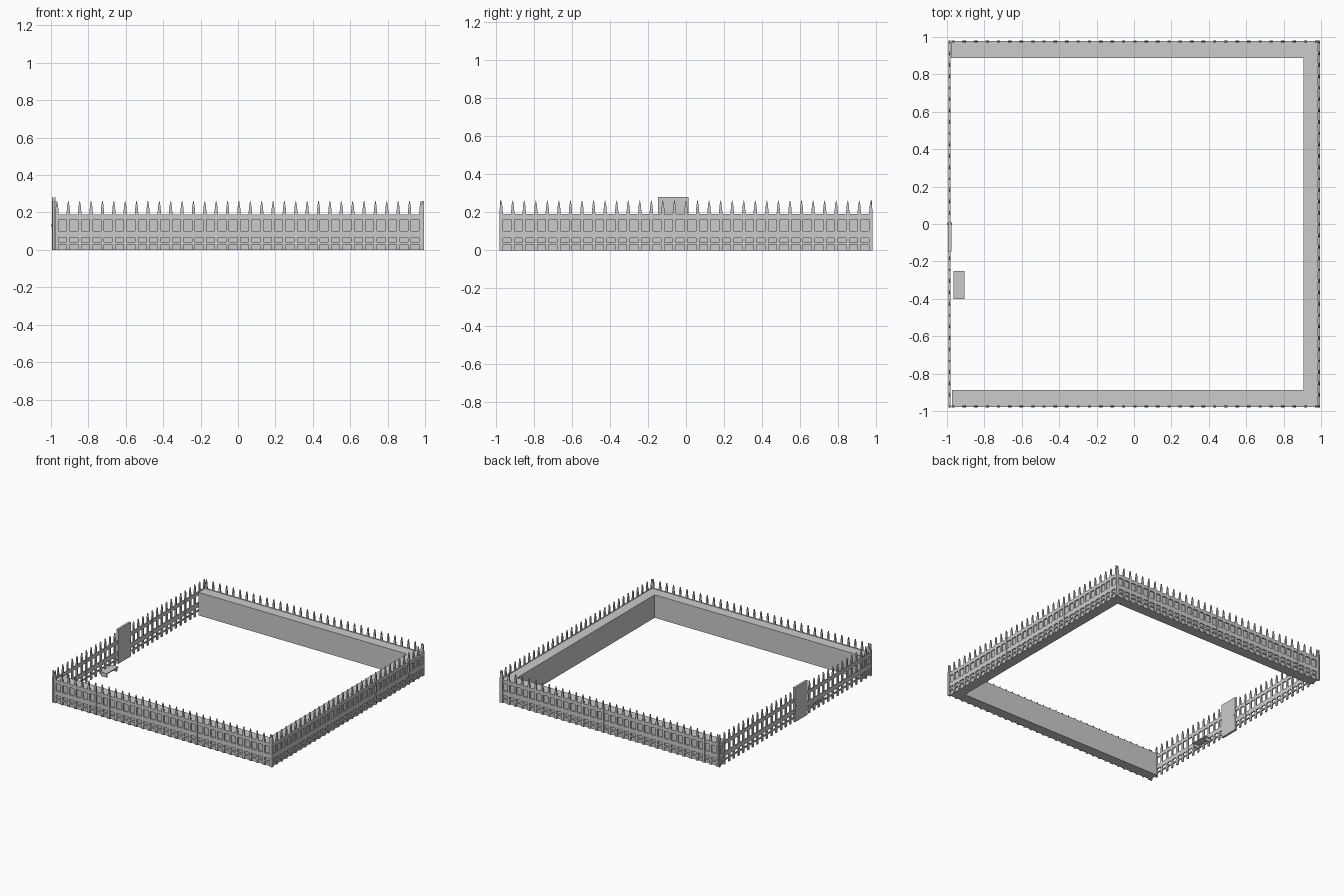
import bpy, bmesh
from mathutils import Matrix, Vector
from math import radians

if "Cube" in bpy.data.objects:
    bpy.data.objects.remove(bpy.data.objects["Cube"], do_unlink=True)

grey = bpy.data.materials.new("plain grey")
grey.use_nodes = True
colour = (0.6, 0.6, 0.6, 1)
grey.diffuse_color = colour
grey.node_tree.nodes["Principled BSDF"].inputs["Base Color"].default_value = colour


def add_box(bm, low, high):
    low, high = Vector(low), Vector(high)
    size = Matrix.Diagonal((high - low).to_4d())
    size[3][3] = 1
    bmesh.ops.create_cube(bm, size=1, matrix=Matrix.Translation((low + high) / 2) @ size)


def finish(name, bm):
    bmesh.ops.recalc_face_normals(bm, faces=bm.faces)
    mesh = bpy.data.meshes.new(name)
    bm.to_mesh(mesh)
    bm.free()
    mesh.materials.append(grey)
    obj = bpy.data.objects.new(name, mesh)
    bpy.context.scene.collection.objects.link(obj)
    return obj


def box_object(name, *boxes):
    bm = bmesh.new()
    for low, high in boxes:
        add_box(bm, low, high)
    return finish(name, bm)


# Picket fence: pointed boards joined by three rails, running along x
PICKETS = 33
HALF = 0.973
THICK = 0.005
RAILS = [(0.03, 0.042), (0.065, 0.102), (0.162, 0.19)]
OUTLINE = [(-0.009, 0), (0.009, 0), (0.009, 0.2), (0.006, 0.235),
           (0.001, 0.262), (-0.001, 0.262), (-0.006, 0.235), (-0.009, 0.2)]


def fence(name, location, turn):
    bm = bmesh.new()
    for i in range(PICKETS):
        x = -HALF + 2 * HALF * i / (PICKETS - 1)
        face = bm.faces.new([bm.verts.new((x + px, -THICK, pz)) for px, pz in OUTLINE])
        out = bmesh.ops.extrude_face_region(bm, geom=[face])
        moved = [v for v in out["geom"] if isinstance(v, bmesh.types.BMVert)]
        bmesh.ops.translate(bm, verts=moved, vec=(0, 2 * THICK, 0))
    for low, high in RAILS:
        add_box(bm, (-HALF, 0.0005 - THICK, low), (HALF, THICK - 0.0005, high))
    obj = finish(name, bm)
    obj.location = location
    obj.rotation_euler.z = radians(turn)


fence("front_fence", (0.005, -0.975, 0), 0)
fence("back_fence", (0.005, 0.975, 0), 180)
fence("left_fence", (0.99, 0, 0), 90)
fence("right_fence", (-0.986, 0, 0), -90)

# Thick border walls inside three sides
TOP = 0.188
box_object("front_wall", ((-0.972, -0.97, 0), (0.905, -0.888, TOP)))
box_object("back_wall", ((-0.978, 0.888, 0), (0.905, 0.97, TOP)))
box_object("left_wall", ((0.905, -0.97, 0), (0.985, 0.97, TOP)))

# Gate with a knob on each side
box_object("gate", ((-0.995, -0.148, 0), (-0.977, 0.012, 0.28)))
bm = bmesh.new()
bmesh.ops.create_cone(bm, cap_ends=True, segments=12, radius1=0.005, radius2=0.005, depth=0.028,
                      matrix=Matrix.Translation((-0.986, 0, 0.13)) @ Matrix.Rotation(radians(90), 4, "Y"))
finish("gate_knob", bm)

# Low bench beside the gate
box_object("bench", ((-0.965, -0.4, 0.028), (-0.905, -0.25, 0.036)),
           ((-0.96, -0.395, 0), (-0.91, -0.383, 0.028)),
           ((-0.96, -0.267, 0), (-0.91, -0.255, 0.028)))
